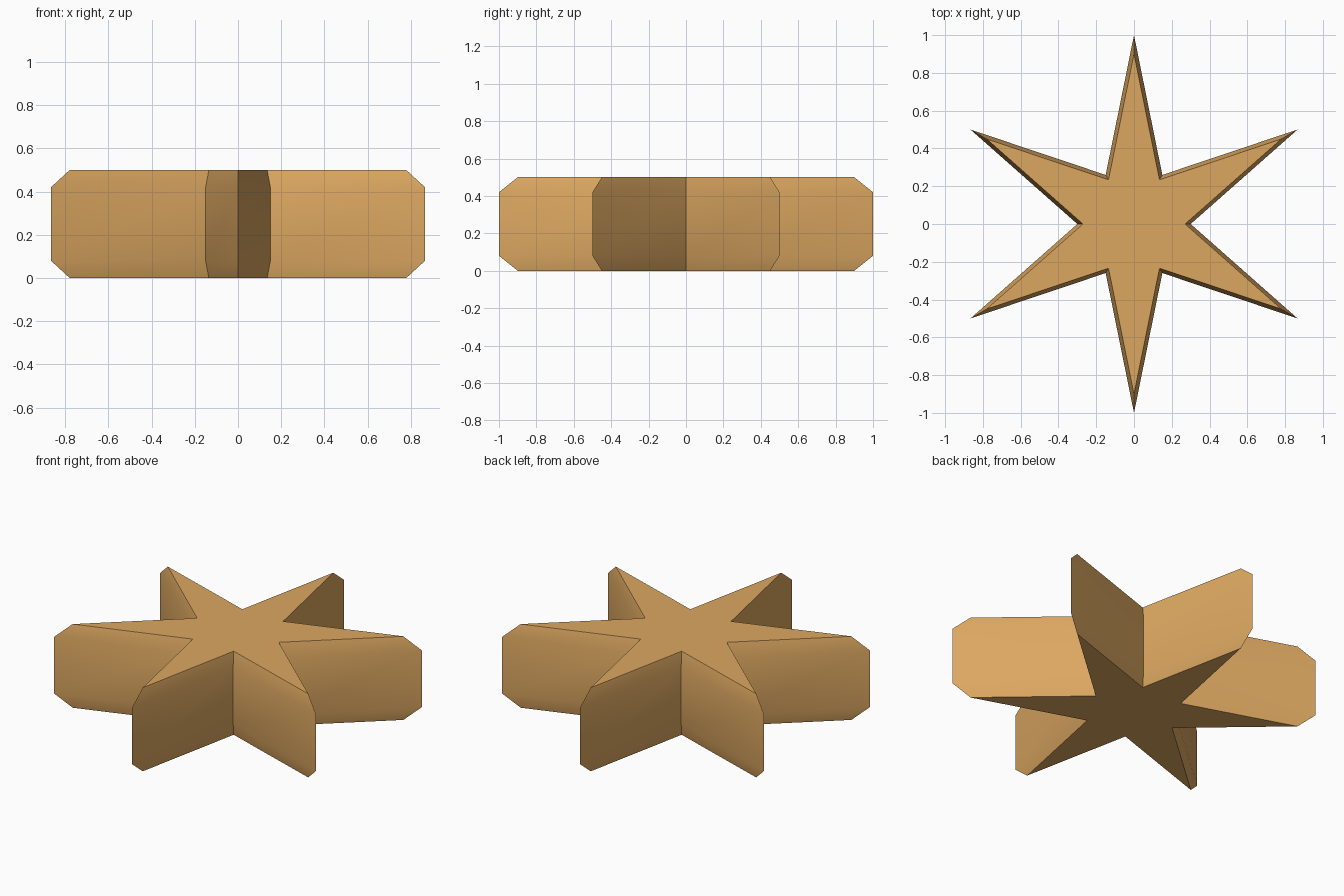
import bpy
import bmesh
from math import cos, sin, pi, radians

cube = bpy.data.objects.get("Cube")
if cube:
    bpy.data.objects.remove(cube, do_unlink=True)

POINTS = 6
OUTER, INNER = 1.0, 0.3
# (height, scale) of each outline, from the base up
LAYERS = [(0.0, 0.9), (0.08, 1.0), (0.42, 1.0), (0.5, 0.9)]

# Single warm tan colour
tan = bpy.data.materials.new("warm_tan")
tan.use_nodes = True
colour = (0.72, 0.39, 0.12, 1)
tan.diffuse_color = colour
bsdf = next(n for n in tan.node_tree.nodes if n.type == 'BSDF_PRINCIPLED')
bsdf.inputs["Base Color"].default_value = colour
bsdf.inputs["Roughness"].default_value = 0.8


def star_ring(bm, z, scale):
    ring = []
    for i in range(2 * POINTS):
        r = scale * (INNER if i % 2 else OUTER)
        a = pi / 2 + i * pi / POINTS
        ring.append(bm.verts.new((r * cos(a), r * sin(a), z)))
    return ring


# Star body with tapered rims above and below
bm = bmesh.new()
rings = [star_ring(bm, z, s) for z, s in LAYERS]
for low, high in zip(rings, rings[1:]):
    for i in range(len(low)):
        j = (i + 1) % len(low)
        bm.faces.new((low[i], low[j], high[j], high[i]))
bm.faces.new(rings[0][::-1])
bm.faces.new(rings[-1])
bmesh.ops.recalc_face_normals(bm, faces=bm.faces)

mesh = bpy.data.meshes.new("star_body")
bm.to_mesh(mesh)
bm.free()
mesh.materials.append(tan)
star = bpy.data.objects.new("star_body", mesh)
bpy.context.collection.objects.link(star)

# Soft blend on the walls, crisp points, notches and caps
bpy.ops.object.select_all(action='DESELECT')
star.select_set(True)
bpy.context.view_layer.objects.active = star
bpy.ops.object.shade_smooth_by_angle(angle=radians(30))
